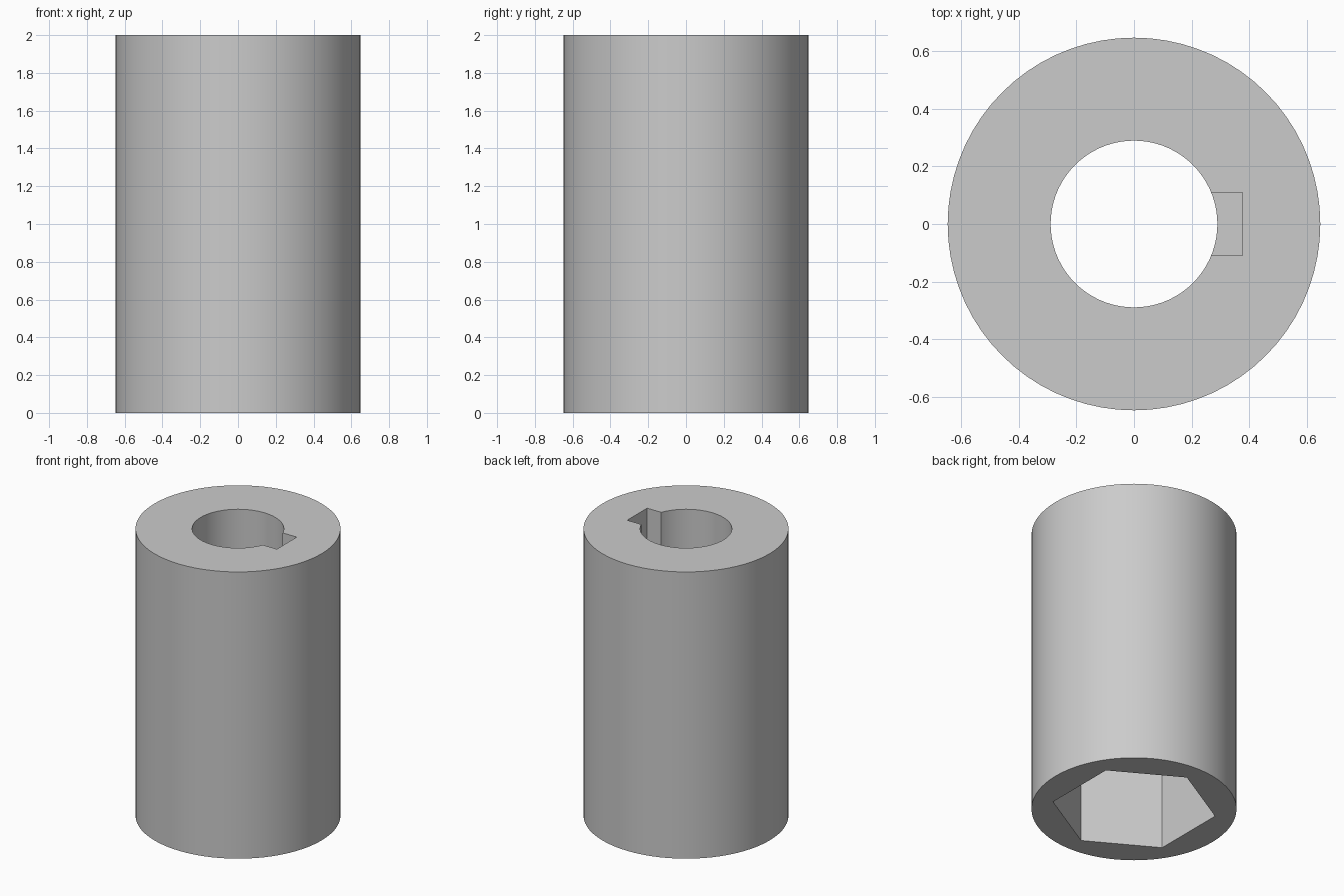
import bpy
import math

cube = bpy.data.objects.get("Cube")
if cube:
    bpy.data.objects.remove(cube, do_unlink=True)

HEIGHT, OUTER_R, BORE_R = 2.0, 0.648, 0.29
HEX_R, HEX_DEPTH = 0.52, 1.0
KEY_X, KEY_WIDTH, KEY_DEPTH = 0.377, 0.22, 0.8
MARGIN = 0.1

steel = bpy.data.materials.new("grey_steel")
steel.use_nodes = True
GREY = (0.6, 0.6, 0.6, 1.0)
steel.diffuse_color = GREY
steel.node_tree.nodes["Principled BSDF"].inputs["Base Color"].default_value = GREY


def prism(name, sides, radius, bottom, top, turn=0.0):
    """Upright prism between two heights."""
    bpy.ops.mesh.primitive_cylinder_add(
        vertices=sides, radius=radius, depth=top - bottom,
        location=(0, 0, (bottom + top) / 2), rotation=(0, 0, turn))
    obj = bpy.context.object
    obj.name = name
    bpy.ops.object.transform_apply(location=True, rotation=True, scale=True)
    obj.data.materials.append(steel)
    return obj


def cut(body, cutter):
    """Subtract the cutter, then discard it."""
    cutter.hide_render = True
    mod = body.modifiers.new(cutter.name, 'BOOLEAN')
    mod.operation = 'DIFFERENCE'
    mod.solver = 'EXACT'
    mod.object = cutter
    bpy.context.view_layer.objects.active = body
    bpy.ops.object.modifier_apply(modifier=mod.name)
    bpy.data.objects.remove(cutter, do_unlink=True)


# Round sleeve
sleeve = prism("coupling_sleeve", 72, OUTER_R, 0, HEIGHT)

# Round bore, right through
cut(sleeve, prism("bore_cutter", 72, BORE_R, -MARGIN, HEIGHT + MARGIN))

# Hexagonal socket in the lower end, corners on the y axis
cut(sleeve, prism("hex_cutter", 6, HEX_R, -MARGIN, HEX_DEPTH))

# Blind keyway in the upper end, on the +x side of the bore
key_bottom, key_top = HEIGHT - KEY_DEPTH, HEIGHT + MARGIN
bpy.ops.mesh.primitive_cube_add(
    size=1, location=(KEY_X / 2, 0, (key_bottom + key_top) / 2))
keyway = bpy.context.object
keyway.name = "keyway_cutter"
keyway.scale = (KEY_X, KEY_WIDTH, key_top - key_bottom)
bpy.ops.object.transform_apply(location=True, rotation=True, scale=True)
keyway.data.materials.append(steel)
cut(sleeve, keyway)

# Smooth round walls, crisp rims and socket corners
bpy.ops.object.select_all(action='DESELECT')
sleeve.select_set(True)
bpy.context.view_layer.objects.active = sleeve
bpy.ops.object.shade_smooth_by_angle(angle=math.radians(20))
